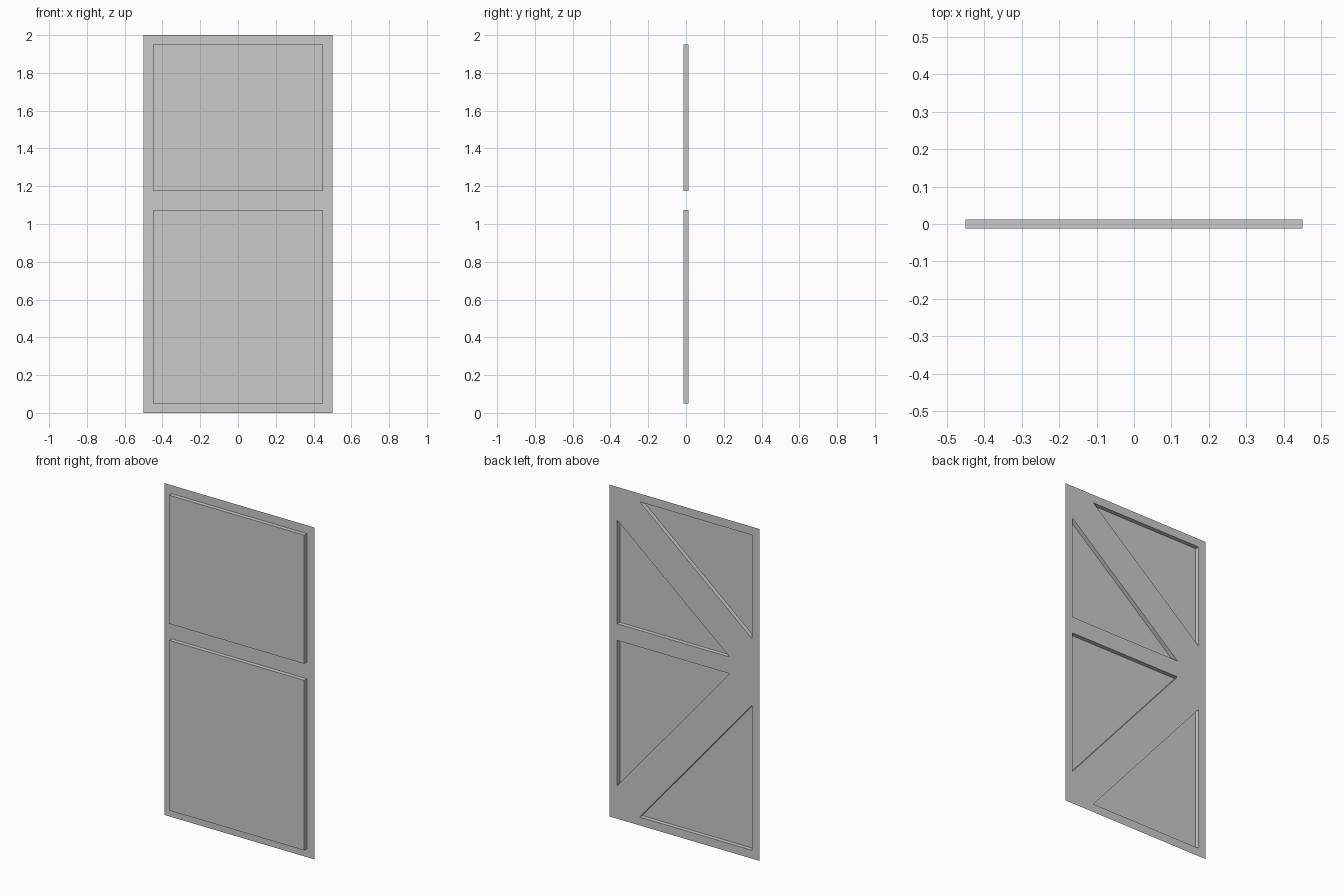
import bpy
import bmesh

if "Cube" in bpy.data.objects:
    bpy.data.objects.remove(bpy.data.objects["Cube"])

FRONT, BACK = -0.0125, 0.0125      # depth of panel faces and of the frame sheet
W, E = 0.45, 0.30                  # panel half width, tip of each diagonal
PANELS = [("lower", 0.05, 1.075), ("upper", 1.175, 1.95)]


def finish(bm, name):
    mesh = bpy.data.meshes.new(name)
    bm.to_mesh(mesh)
    bm.free()
    obj = bpy.data.objects.new(name, mesh)
    bpy.context.collection.objects.link(obj)
    return obj


def loop_edges(bm, pts):
    vs = [bm.verts.new((x, BACK, z)) for x, z in pts]
    return [bm.edges.new((vs[i], vs[(i + 1) % len(vs)])) for i in range(len(vs))]


def quad(bm, pts):
    bm.faces.new([bm.verts.new(p) for p in pts])


# Triangular openings either side of each diagonal brace;
# the first two points of each are the ends of its sloping edge
triangles = [
    [(-E, 1.075), (W, 0.20), (W, 1.075)],
    [(E, 0.05), (-W, 0.925), (-W, 0.05)],
    [(E, 1.95), (-W, 1.325), (-W, 1.95)],
    [(-E, 1.175), (W, 1.80), (W, 1.175)],
]

# Thin frame sheet with braces, pierced by the triangles
bm = bmesh.new()
edges = loop_edges(bm, [(-0.5, 0), (0.5, 0), (0.5, 2), (-0.5, 2)])
for tri in triangles:
    edges += loop_edges(bm, tri)
bmesh.ops.triangle_fill(bm, edges=edges, use_beauty=True, normal=(0, 1, 0))
finish(bm, "door_frame")

# Sloping side walls of the braces
bm = bmesh.new()
for (ax, az), (bx, bz), _ in triangles:
    quad(bm, [(ax, BACK, az), (ax, FRONT, az), (bx, FRONT, bz), (bx, BACK, bz)])
finish(bm, "brace_sides")

# Raised front panels, open at the back
for label, z0, z1 in PANELS:
    bm = bmesh.new()
    corners = [(-W, z0), (W, z0), (W, z1), (-W, z1)]
    front = [bm.verts.new((x, FRONT, z)) for x, z in corners]
    rear = [bm.verts.new((x, BACK, z)) for x, z in corners]
    bm.faces.new(front)
    for i in range(4):
        j = (i + 1) % 4
        bm.faces.new((front[j], front[i], rear[i], rear[j]))
    finish(bm, label + "_panel")
